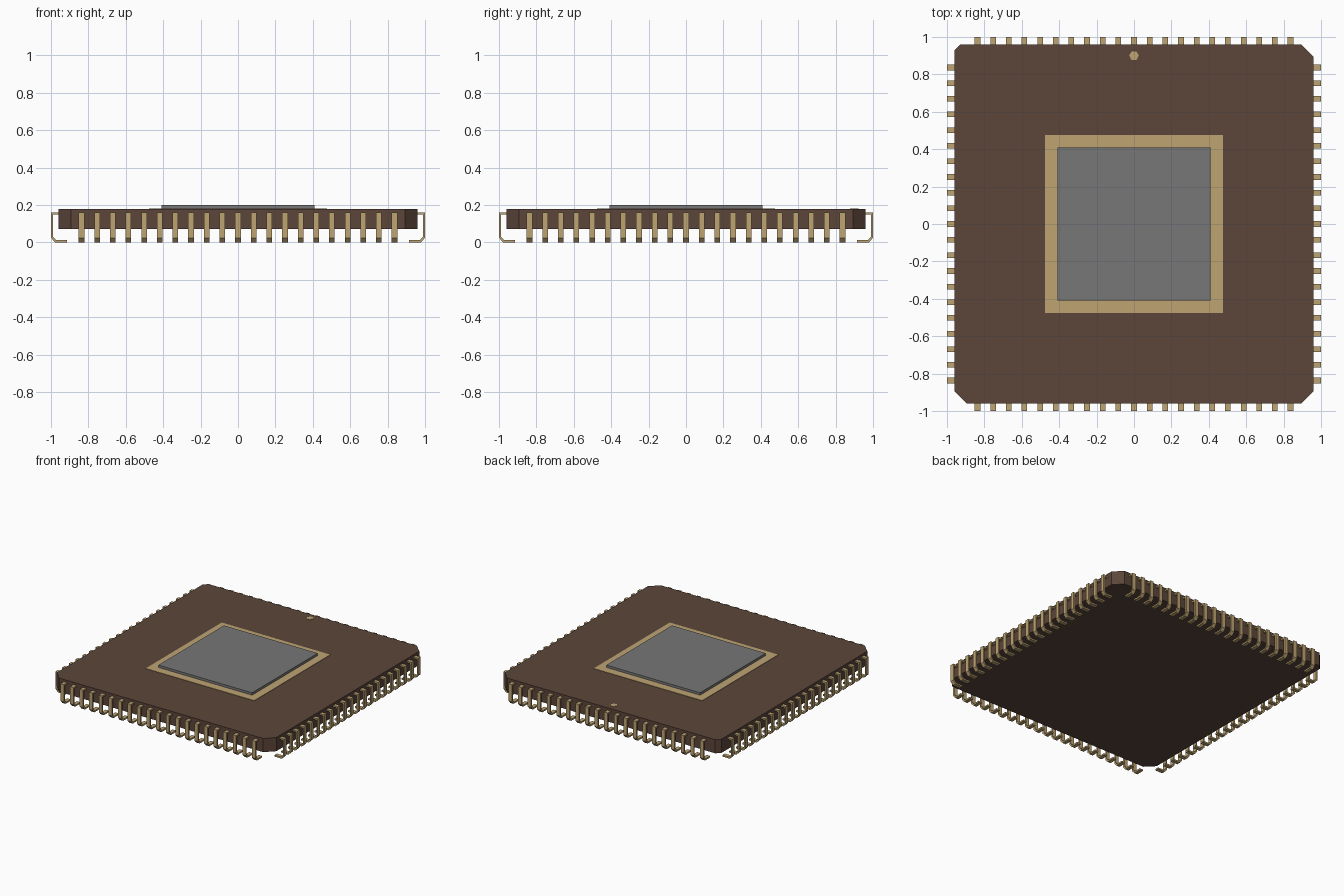
import bpy
import math
from mathutils import Matrix

cube = bpy.data.objects.get("Cube")
if cube:
    bpy.data.objects.remove(cube, do_unlink=True)


def material(name, rgb):
    m = bpy.data.materials.new(name)
    m.use_nodes = True
    m.diffuse_color = (*rgb, 1)
    m.node_tree.nodes["Principled BSDF"].inputs["Base Color"].default_value = (*rgb, 1)
    return m


brown = material("brown ceramic", (0.107, 0.061, 0.042))
gold = material("pale gold", (0.515, 0.371, 0.170))
grey = material("grey metal", (0.184, 0.184, 0.184))


def prism(name, outline, low, high, mat, place=Matrix.Identity(4)):
    """Extrude a counter-clockwise outline from low to high along local z."""
    n = len(outline)
    verts = [(x, y, z) for z in (low, high) for x, y in outline]
    faces = [tuple(reversed(range(n))), tuple(range(n, 2 * n))]
    faces += [(i, (i + 1) % n, n + (i + 1) % n, n + i) for i in range(n)]
    mesh = bpy.data.meshes.new(name)
    mesh.from_pydata([place @ Matrix.Translation(v).to_translation() for v in verts], [], faces)
    mesh.materials.append(mat)
    obj = bpy.data.objects.new(name, mesh)
    bpy.context.collection.objects.link(obj)
    return obj


def square(h):
    return [(-h, -h), (h, -h), (h, h), (-h, h)]


# Package body: square with cut corners, the back right-hand one smaller as a key
B, C, K = 0.96, 0.067, 0.032
prism("package_body", [(-B + C, -B), (B - C, -B), (B, -B + C), (B, B - C),
                       (B - C, B), (-B + K, B), (-B, B - K), (-B, -B + C)],
      0.07, 0.178, brown)

# Gold seal frame, metal lid and hexagonal index mark
prism("seal_frame", square(0.475), 0.176, 0.181, gold)
prism("lid", square(0.41), 0.179, 0.2, grey)
prism("index_mark", [(0.026 * math.cos(i * math.pi / 3),
                      0.9 + 0.026 * math.sin(i * math.pi / 3)) for i in range(6)],
      0.176, 0.181, gold)

# Bent pin profile: distance outward, height
PIN = [(0.915, 0), (0.978, 0), (1.0, 0.024), (1.0, 0.16), (0.955, 0.16),
       (0.955, 0.148), (0.988, 0.148), (0.988, 0.029), (0.973, 0.012), (0.915, 0.012)]
COUNT, PITCH, HALF = 21, 0.0837, 0.015

# A row of pins on each of the four sides
upright = Matrix.Rotation(math.pi / 2, 4, 'X')
for side, turn in (("left", 0), ("back", 1), ("right", 2), ("front", 3)):
    place = Matrix.Rotation(turn * math.pi / 2, 4, 'Z') @ upright
    for i in range(COUNT):
        mid = (i - (COUNT - 1) / 2) * PITCH
        prism(f"{side}_pin_{i + 1}", PIN, mid - HALF, mid + HALF, gold, place)
